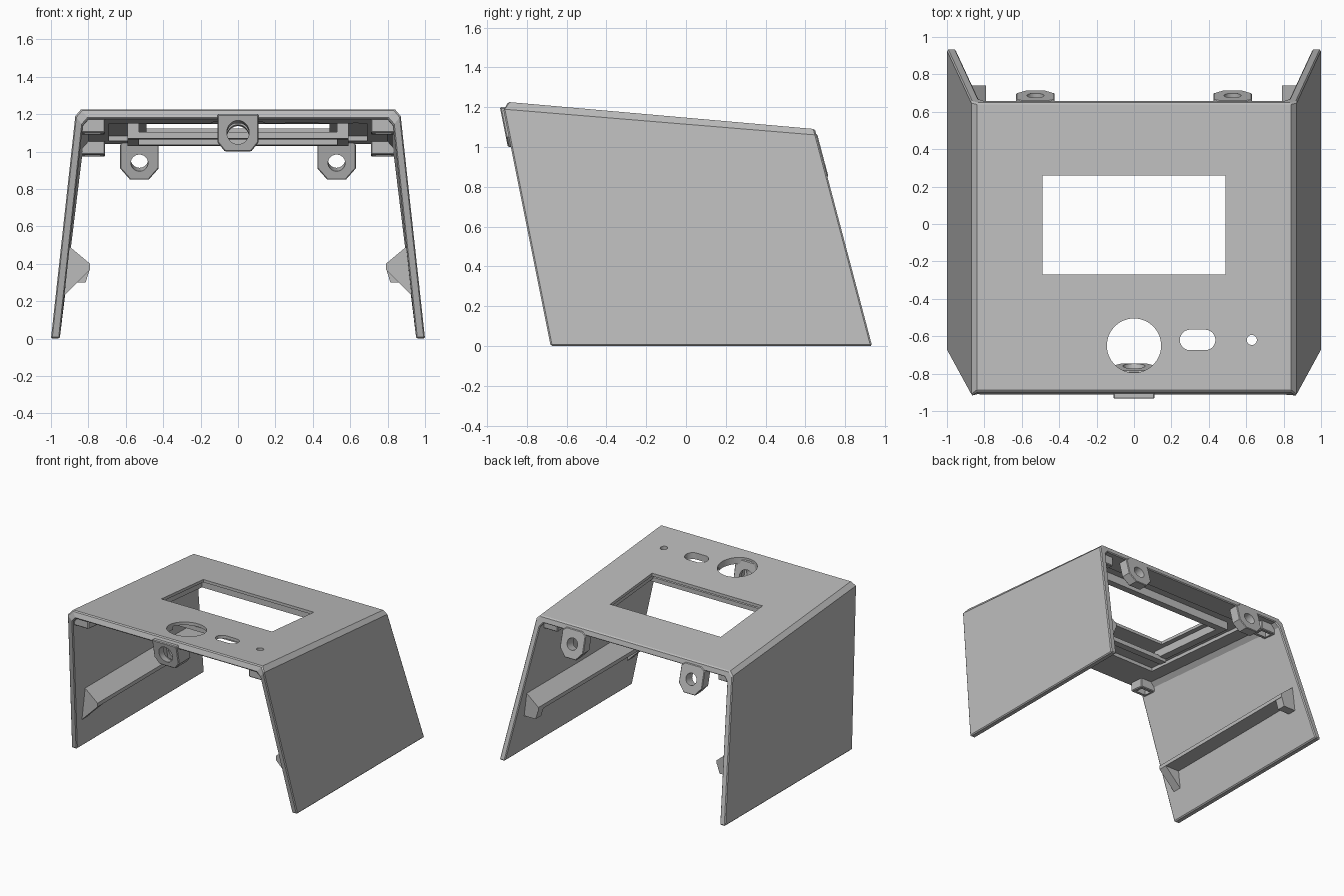
import bpy, bmesh, math
from mathutils import Matrix

cube = bpy.data.objects.get("Cube")
if cube:
    bpy.data.objects.remove(cube)

grey = bpy.data.materials.new("grey plastic")
grey.use_nodes = True
grey.diffuse_color = (0.5, 0.5, 0.5, 1)
grey.node_tree.nodes["Principled BSDF"].inputs["Base Color"].default_value = (0.5, 0.5, 0.5, 1)


# Sloping reference planes of the housing
def front_y(z):
    return -0.68 - 0.2 * z


def back_y(z):
    return 0.935 - 0.264 * z


def under_z(y):
    return 1.173 - 0.0857 * (y + 0.9)


def finish(name, bm):
    bmesh.ops.recalc_face_normals(bm, faces=bm.faces)
    mesh = bpy.data.meshes.new(name)
    bm.to_mesh(mesh)
    bm.free()
    mesh.materials.append(grey)
    obj = bpy.data.objects.new(name, mesh)
    bpy.context.collection.objects.link(obj)
    return obj


def loft(name, start, end):
    """Solid between two matching rings of points."""
    bm = bmesh.new()
    a = [bm.verts.new(p) for p in start]
    b = [bm.verts.new(p) for p in end]
    n = len(a)
    bm.faces.new(a)
    bm.faces.new(b)
    for i in range(n):
        j = (i + 1) % n
        bm.faces.new((a[i], a[j], b[j], b[i]))
    return finish(name, bm)


def prism(name, profile, y0, y1):
    """Extrude an x-z profile between two y functions of z."""
    return loft(name, [(x, y0(z), z) for x, z in profile],
                [(x, y1(z), z) for x, z in profile])


def hung(name, x0, x1, y0, y1, low, high=-0.015):
    """Block that follows the roof slope, measured below its underside."""
    def ring(y):
        t, b = under_z(y) - high, under_z(y) - low
        return [(x0, y, b), (x1, y, b), (x1, y, t), (x0, y, t)]
    return loft(name, ring(y0), ring(y1))


def rod(centre, radius, depth, tilt, sides=40):
    bm = bmesh.new()
    bmesh.ops.create_cone(bm, cap_ends=True, segments=sides, radius1=radius, radius2=radius,
                          depth=depth, matrix=Matrix.Translation(centre) @ Matrix.Rotation(tilt, 4, "X"))
    return finish("cutter", bm)


def apply(obj, mod):
    bpy.context.view_layer.objects.active = obj
    bpy.ops.object.modifier_apply(modifier=mod.name)


def cut(obj, *cutters):
    for c in cutters:
        mod = obj.modifiers.new("cut", "BOOLEAN")
        mod.operation, mod.solver, mod.object = "DIFFERENCE", "EXACT", c
        apply(obj, mod)
        bpy.data.objects.remove(c)


def bevel(obj, width):
    mod = obj.modifiers.new("bevel", "BEVEL")
    mod.width, mod.segments = width, 1
    mod.limit_method, mod.angle_limit = "ANGLE", math.radians(50)
    apply(obj, mod)


# Housing: folded shell lofted from the front opening to the back opening
def arch(half, y_of):
    pts = [(x, y_of(z), z) for x, z in half]
    return pts + [(-x, y, z) for x, y, z in reversed(pts)]


outer_f = arch([(1, 0), (0.87, 1.19), (0.84, 1.226)], lambda z: -0.895 if z > 1.2 else front_y(z))
inner_f = arch([(0.953, 0), (0.83, 1.14), (0.8, 1.175)], front_y)
outer_b = arch([(1, 0), (0.87, 1.06), (0.84, 1.09)], back_y)
inner_b = arch([(0.953, 0), (0.83, 1.005), (0.8, 1.04)], back_y)
bm = bmesh.new()
of, inf, ob, inb = [[bm.verts.new(p) for p in ring] for ring in (outer_f, inner_f, outer_b, inner_b)]
for p, q in ((of, ob), (inf, inb), (of, inf), (ob, inb)):
    for i in range(len(p) - 1):
        bm.faces.new((p[i], p[i + 1], q[i + 1], q[i]))
for i in (0, -1):
    bm.faces.new((of[i], ob[i], inb[i], inf[i]))
shell = finish("housing_shell", bm)
bevel(shell, 0.008)

# Recess under the roof, screen window, round hole, slot and pin hole
slot = []
for k in range(32):
    a = 2 * math.pi * (k + 0.5) / 32
    slot.append((0.34 + math.copysign(0.04, math.cos(a)) + 0.055 * math.cos(a),
                 -0.62 + 0.055 * math.sin(a)))
cut(shell,
    hung("cutter", -0.69, 0.69, -0.62, 0.46, 0.1, -0.028),
    hung("cutter", -0.49, 0.49, -0.27, 0.26, 0.2, -0.2),
    rod((0, -0.65, 1.2), 0.145, 0.5, 0, 64),
    loft("cutter", [(x, y, 1) for x, y in slot], [(x, y, 1.4) for x, y in slot]),
    rod((0.63, -0.62, 1.2), 0.027, 0.5, 0, 24))

# Front screw lug with nut pocket
lug = prism("front_lug",
            [(-0.11, 1.2), (0.11, 1.2), (0.11, 1.05), (0.07, 1.0), (-0.07, 1.0), (-0.11, 1.05)],
            lambda z: front_y(z) - 0.015, lambda z: front_y(z) + 0.135)
bevel(lug, 0.006)
pocket = prism("cutter", [(-0.075, 0.9), (0.075, 0.9), (0.075, 1.15), (-0.075, 1.15)],
               lambda z: front_y(z) + 0.045, lambda z: front_y(z) + 0.1)
cut(lug, pocket, rod((0, front_y(1.1), 1.1), 0.06, 0.5, math.radians(90 - 11)))

# Back screw lugs
for s, side in ((1, "left"), (-1, "right")):
    c = 0.527 * s
    half = [(0.07, 1.065), (0.103, 1.04), (0.103, 0.91), (0.05, 0.85)]
    ring = [(c + x, z) for x, z in half] + [(c - x, z) for x, z in reversed(half)]
    lug = prism("back_lug_" + side, ring, lambda z: back_y(z) - 0.08, lambda z: back_y(z) + 0.005)
    bevel(lug, 0.005)
    cut(lug, rod((c, back_y(0.957), 0.957), 0.046, 0.5, math.radians(90 + 13)))

# Screen holder under the roof: side rails, back rail and a hanging front bar
for s, side in ((1, "left"), (-1, "right")):
    hung("screen_rail_" + side, *sorted((0.53 * s, 0.59 * s)), -0.4, 0.36, 0.035, -0.035)
hung("screen_rail_back", -0.59, 0.59, 0.3, 0.36, 0.035, -0.035)
hung("screen_bar_front", -0.59, 0.59, -0.4, -0.34, 0.06, 0.025)

# Parts on both side walls: corner clips and the slotted board rail
for s, side in ((1, "left"), (-1, "right")):
    for place, y0, y1 in (("front", -0.88, -0.76), ("back", 0.49, 0.61)):
        clip = hung(f"{place}_clip_{side}", *sorted((0.71 * s, 0.85 * s)), y0, y1, 0.07)
        bevel(clip, 0.006)
        cut(clip, hung("cutter", *sorted((0.735 * s, 0.82 * s)), y0 + 0.03, y1 - 0.03, 0.2, 0.02))
    for name, profile, y0, y1 in (
            ("wall_rail", [(0.91, 0.5), (0.79, 0.4), (0.79, 0.37), (0.925, 0.37)], -0.65, 0.74),
            ("front_gusset", [(0.92, 0.38), (0.79, 0.38), (0.79, 0.37), (0.93, 0.23)], -0.65, -0.58),
            ("back_gusset", [(0.92, 0.38), (0.79, 0.38), (0.815, 0.3), (0.93, 0.3)], 0.67, 0.74)):
        prism(f"{name}_{side}", [(x * s, z) for x, z in profile],
              lambda z, y=y0: y, lambda z, y=y1: y)
